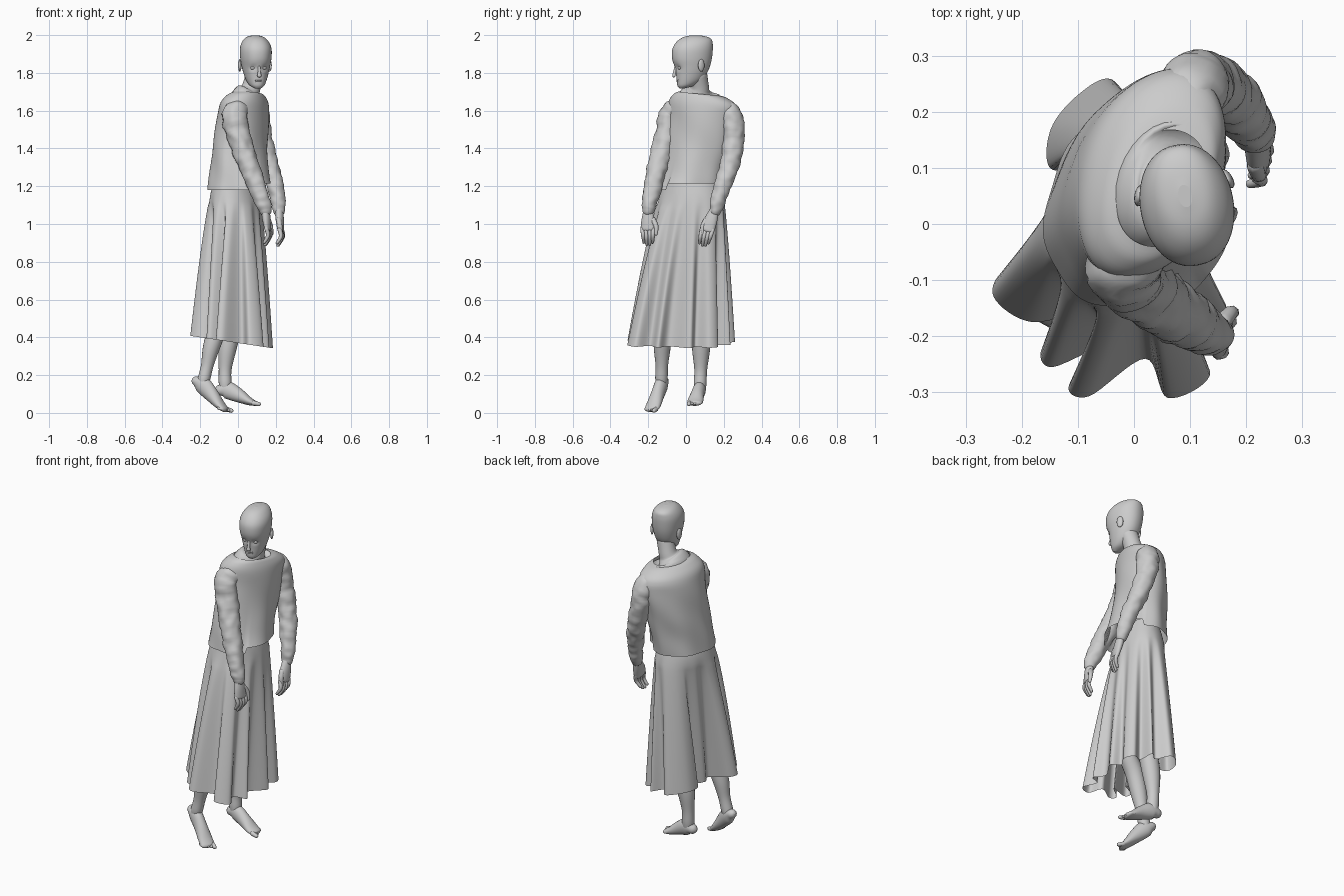
import bpy, bmesh, math
from mathutils import Vector, Matrix, noise

if "Cube" in bpy.data.objects:
    bpy.data.objects.remove(bpy.data.objects["Cube"])

YAW = math.radians(-20.5)                       # the body faces +x, turned slightly to -y
FWD = Vector((math.cos(YAW), math.sin(YAW), 0))
LEFT = Vector((-math.sin(YAW), math.cos(YAW), 0))


def spline(pts, k, closed=False):
    """Catmull-Rom through tuples of any length."""
    n, out = len(pts), []
    get = (lambda i: pts[i % n]) if closed else (lambda i: pts[max(0, min(n - 1, i))])
    for i in range(n if closed else n - 1):
        for s in range(k):
            t = s / k
            out.append(tuple(0.5 * (2*b + (c - a)*t + (2*a - 5*b + 4*c - d)*t*t + (3*b - a - 3*c + d)*t**3)
                             for a, b, c, d in zip(get(i-1), get(i), get(i+1), get(i+2))))
    return out if closed else out + [tuple(pts[-1])]


def loft(name, rings, cap0=True, cap1=True):
    bm = bmesh.new()
    vs = [[bm.verts.new(p) for p in r] for r in rings]
    n = len(vs[0])
    for a, b in zip(vs, vs[1:]):
        for i in range(n):
            bm.faces.new((a[i], a[(i+1) % n], b[(i+1) % n], b[i]))
    if cap0:
        bm.faces.new(vs[0][::-1])
    if cap1:
        bm.faces.new(vs[-1])
    bmesh.ops.recalc_face_normals(bm, faces=bm.faces)
    return finish(name, bm)


def finish(name, bm):
    me = bpy.data.meshes.new(name)
    bm.to_mesh(me)
    bm.free()
    for p in me.polygons:
        p.use_smooth = len(p.vertices) < 5
    ob = bpy.data.objects.new(name, me)
    bpy.context.collection.objects.link(ob)
    return ob


def tube(name, pts, side=LEFT, n=20, k=5, wrinkle=0.0):
    """pts: (x, y, z, radius along side, radius across)"""
    pts = [p if len(p) == 5 else p + (p[3],) for p in pts]
    path = spline(pts, k)
    cs = [Vector(p[:3]) for p in path]
    rings = []
    for j, p in enumerate(path):
        t = (cs[min(j+1, len(cs)-1)] - cs[max(j-1, 0)]).normalized()
        s = (side - t * side.dot(t)).normalized()
        u = t.cross(s)
        ring = []
        for i in range(n):
            a = math.tau * i / n
            v = s*p[3]*math.cos(a) + u*p[4]*math.sin(a)
            q = cs[j] + v
            ring.append(q + v * wrinkle * noise.noise(Vector((q.x*22, q.y*22, q.z*30))))
        rings.append(ring)

    def dome(i0, i1):                           # rounded end
        c, d = cs[i0], (cs[i0] - cs[i1]).normalized()
        r = min(path[i0][3:])
        return [[c + (v - c)*math.cos(q) + d*r*math.sin(q) for v in rings[i0]] for q in (0.5, 1.0, 1.4)]
    return loft(name, dome(0, 1)[::-1] + rings + dome(-1, -2))


def blob(name, loc, scale, rot=0, seg=16):
    bm = bmesh.new()
    bmesh.ops.create_uvsphere(bm, u_segments=seg, v_segments=seg//2 + 2, radius=1)
    m = Matrix.Translation(loc) @ Matrix.Rotation(rot, 4, 'Z') @ Matrix.Diagonal((*scale, 1))
    bmesh.ops.transform(bm, matrix=m, verts=bm.verts)
    return finish(name, bm)


# Skirt: hip ellipse flowing into a deeply folded hem
hem = spline([(.185, .02), (.13, .05), (.17, .12), (.14, .17), (.08, .15), (.07, .235), (.01, .19),
              (-.04, .258), (-.10, .23), (-.148, .17), (-.15, .10), (-.085, .09), (-.14, .02),
              (-.115, -.045), (-.225, -.078), (-.25, -.13), (-.18, -.175), (-.065, -.15), (-.16, -.215),
              (-.145, -.255), (-.03, -.205), (-.115, -.285), (-.08, -.307), (.02, -.24), (.06, -.31),
              (.135, -.27), (.10, -.19), (.165, -.15), (.12, -.09)], 8, True)
rings = []
for z, a, b in ((1.24, .15, .105), (1.17, .168, .122), (1.12, .18, .13)):
    rings.append([Vector((-.015, .028, z)) + FWD*b*math.cos(q - YAW) + LEFT*a*math.sin(q - YAW)
                  for q in (math.tau*i/len(hem) for i in range(len(hem)))])
hip = rings[-1]
for j in range(1, 25):
    s = j / 24
    t = s ** 0.8
    rings.append([Vector((h.x + (x - h.x)*t, h.y + (y - h.y)*t, 1.12 + (.37 - .15*x - 1.12)*s))
                  for h, (x, y) in zip(hip, hem)])
loft("skirt", rings, True, False)

# Boxy cropped sweater body: (z, cx, cy, half width, half depth)
body = spline([(1.692, .05, .064, .108, .076), (1.675, .044, .075, .152, .096), (1.63, .034, .088, .192, .12),
               (1.54, .024, .085, .192, .13), (1.4, .01, .068, .186, .136), (1.28, 0, .045, .183, .142),
               (1.18, -.005, .03, .185, .15)], 5)
rings = []
for z, cx, cy, a, b in body:
    t = max(0, (1.6 - z) / .42)
    ring = []
    for i in range(96):
        q = math.tau * i / 96
        f = 1 + .02 * t * math.sin(7*q + 1) + .012 * math.sin(4*q + 25*z)
        f += .22 * t * t * max(0, math.cos(q + .15))**3
        step = .035 * t**3 if math.cos(q) > .2 and math.sin(q) > -.35 else 0
        step -= .01 * math.sin(q) * (z > 1.6)    # the right shoulder sits higher
        ring.append(Vector((cx, cy, z + step)) + (FWD*b*math.cos(q) + LEFT*a*math.sin(q)) * f)
    rings.append(ring)
loft("sweater_body", rings, False, False)

# Sleeves with rumpled cloth
tube("right_sleeve", [(.02, -.025, 1.615, .06), (-.018, -.075, 1.575, .067), (.008, -.108, 1.45, .06),
                      (.055, -.145, 1.32, .055), (.1, -.175, 1.2, .048), (.133, -.193, 1.11, .041),
                      (.145, -.2, 1.07, .031)], n=32, k=9, wrinkle=.16)
tube("left_sleeve", [(.08, .185, 1.61, .055), (.105, .24, 1.56, .062), (.126, .249, 1.45, .056),
                     (.16, .236, 1.33, .052), (.193, .2, 1.22, .046), (.213, .168, 1.12, .039),
                     (.217, .155, 1.07, .031)], n=32, k=9, wrinkle=.16)


# Hands
def hand(name, wrist, knuckle, tip, side, thumb_sign):
    w, k, t, s = Vector(wrist), Vector(knuckle), Vector(tip), Vector(side).normalized()
    bend = Vector((.014, 0, 0))
    mid = (w + k) / 2
    tube(name + "_palm", [(*w, .026, .022), (*mid, .036, .021), (*k, .04, .016)], s, 16)
    for j in range(4):
        off = s * (j - 1.5) * .02
        a, c = k + off, t + off * .8 + Vector((0, 0, .012 * abs(j - 1.5)))
        m = (a + c) / 2 + bend
        tube(f"{name}_finger_{j+1}", [(*a, .0115), (*m, .011), (*c, .008)], s, 8, 4)
    a = mid + s * .026 * thumb_sign
    b = a + s * .018 * thumb_sign + Vector((.01, 0, -.035))
    c = b + Vector((.006, 0, -.04))
    tube(name + "_thumb", [(*a, .016), (*b, .013), (*c, .009)], s, 8, 4)


hand("right_hand", (.145, -.2, 1.07), (.158, -.202, .975), (.145, -.2, .885), (.25, .95, 0), 1)
hand("left_hand", (.217, .15, 1.07), (.226, .112, .97), (.212, .095, .882), (.2, .95, 0), -1)

# Neck and upper chest
tube("neck", [(.045, .07, 1.6, .13, .085), (.048, .067, 1.665, .124, .085), (.052, .066, 1.686, .102, .072),
              (.062, .069, 1.703, .062, .056), (.072, .072, 1.73, .049, .049), (.09, .065, 1.79, .047, .05)], LEFT, 28)

# Head, facing -y: (z, face y, back y, half width)
HEAD_ROT, HC = math.radians(11), Vector((.093, .04, 0))
head_m = Matrix.Translation(HC) @ Matrix.Rotation(HEAD_ROT, 4, 'Z') @ Matrix.Translation(-HC)
prof = spline([(1.718, -.036, -.01, .016), (1.732, -.046, .04, .037), (1.76, -.05, .085, .053),
               (1.80, -.054, .112, .066), (1.835, -.062, .127, .074), (1.875, -.074, .137, .081),
               (1.92, -.074, .142, .083), (1.952, -.06, .142, .076), (1.977, -.036, .136, .06),
               (1.992, -.006, .11, .04), (1.999, .03, .07, .012)], 4)
rings = []
for z, y0, y1, hw in prof:
    cy, ry = (y0 + y1)/2, (y1 - y0)/2
    ring = []
    for i in range(48):
        q = math.tau * i / 48
        c, s = math.cos(q), math.sin(q)
        p = Vector((.093 + hw*math.copysign(abs(c)**.9, c), cy + ry*s, z))
        # eye sockets
        p.y += .010 * sum(math.exp(-((p.x - .093 - e)/.016)**2 - ((z - 1.826)/.013)**2)
                          for e in (-.031, .031)) * (s < 0)
        ring.append(head_m @ p)
    rings.append(ring)
loft("head", rings)


# Face details and ears
def at(x, y, z):
    return head_m @ Vector((.093 + x, y, z))


tube("nose", [(*at(0, -.056, 1.835), .007, .006), (*at(0, -.062, 1.805), .008, .008),
              (*at(0, -.066, 1.785), .012, .009)], Vector((1, .19, 0)), 12)
for z, w in ((1.763, .021), (1.755, .018)):
    blob("lip", at(0, -.046, z), (w, .006, .005), HEAD_ROT)
for n, e in (("right", -1), ("left", 1)):
    blob(n + "_eye", at(e*.03, -.039, 1.826), (.014, .011, .009), HEAD_ROT)
    blob(n + "_ear", at(e*.08, .066, 1.84), (.009, .019, .033), HEAD_ROT + e*.35)

# Legs: thigh, knee, calf, ankle
tube("right_leg", [(-.02, -.06, 1.08, .085), (0, -.075, .85, .075), (-.02, -.1, .6, .052), (-.1, -.118, .46, .05),
                   (-.14, -.126, .35, .045), (-.163, -.128, .25, .033), (-.18, -.13, .18, .033),
                   (-.19, -.13, .15, .028)], LEFT)
tube("left_leg", [(.0, .1, 1.08, .085), (.02, .1, .85, .075), (.01, .09, .6, .053), (-.03, .083, .46, .053),
                  (-.056, .08, .34, .048), (-.068, .078, .23, .034), (-.068, .075, .16, .034),
                  (-.066, .074, .12, .03)], LEFT)


# Feet with toes
def foot(name, pts, fwd, spread):
    f = Vector(fwd)
    s = Vector((-f.y, f.x, 0)).normalized()
    tube(name, pts, s, 20)
    end = Vector(pts[-1][:3])
    for j in range(5):
        r = .013 if j == 0 else .0085
        a = end + s * spread * (j - 1.8) * .0155 - f * (.006 * j)
        b = a + f * (.03 - .003*j)
        tube(f"{name}_toe_{j+1}", [(*a, r), (*b, r * .85)], s, 8, 3)


foot("right_foot", [(-.22, -.118, .168, .027, .026), (-.188, -.13, .148, .033, .046), (-.145, -.148, .102, .035, .04),
                    (-.098, -.17, .046, .041, .025), (-.07, -.184, .019, .04, .015)],
     (.78, -.36, -.25), -1)
foot("left_foot", [(-.095, .076, .12, .028, .029), (-.06, .072, .122, .033, .046), (.0, .06, .094, .036, .038),
                   (.055, .05, .064, .042, .023), (.085, .046, .052, .039, .015)],
     (.95, -.1, -.2), 1)
